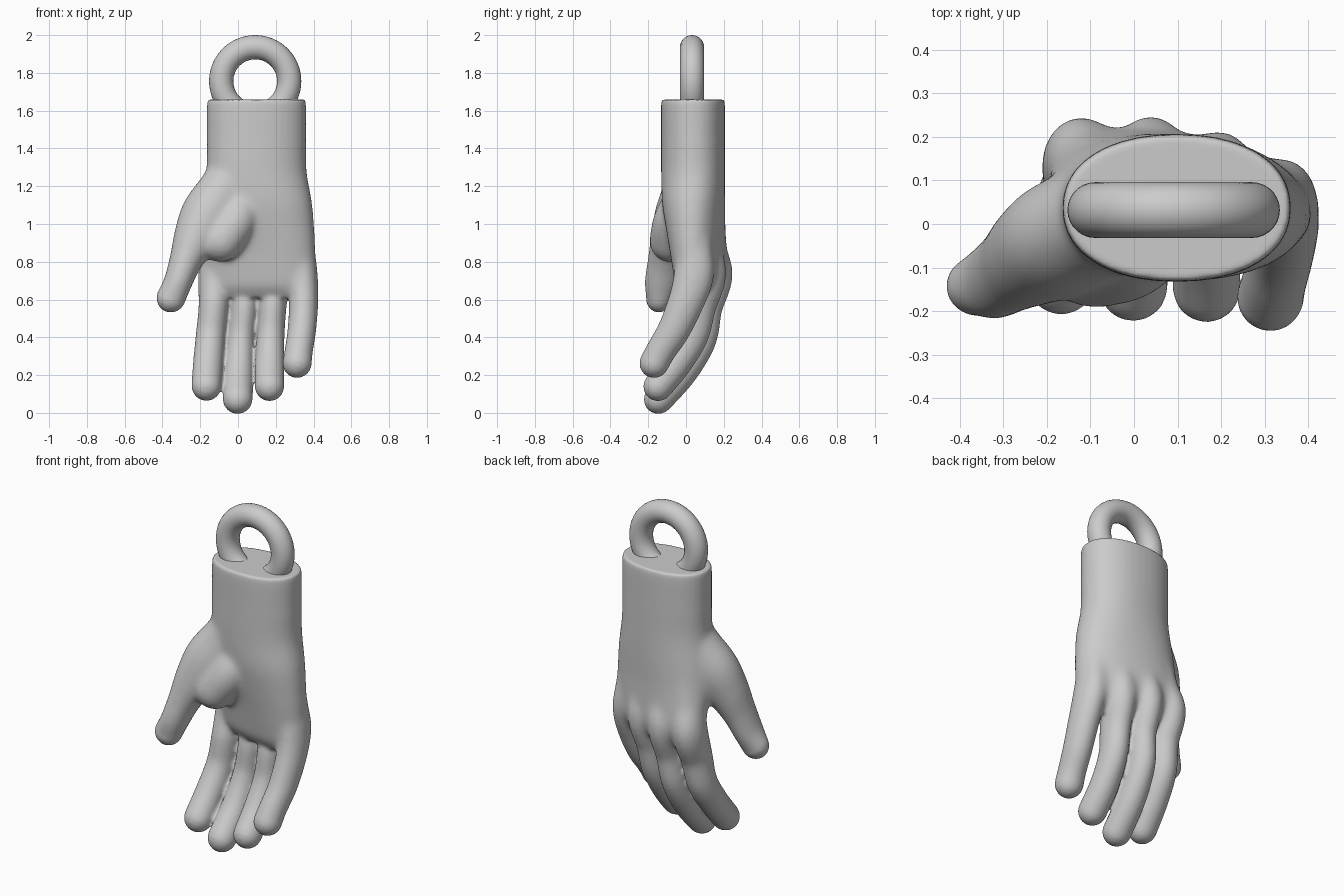
import bpy, bmesh, math
from mathutils import Vector

if "Cube" in bpy.data.objects:
    bpy.data.objects.remove(bpy.data.objects["Cube"])

SEG = 40


def spline(keys, steps=8):
    """Catmull-Rom through rows of numbers."""
    out = []
    for i in range(len(keys) - 1):
        a, b, c, d = (Vector(keys[min(max(j, 0), len(keys) - 1)]) for j in range(i - 1, i + 3))
        for s in range(steps):
            t = s / steps
            out.append(0.5 * (2 * b + (c - a) * t + (2 * a - 5 * b + 4 * c - d) * t**2
                              + (3 * b - a - 3 * c + d) * t**3))
    return out + [Vector(keys[-1])]


def loft(bm, rings, power=2.0):
    """Closed skin over (centre, half-axis u, half-axis v) rings."""
    rows = []
    for c, u, v in rings:
        row = []
        for k in range(SEG):
            a = 2 * math.pi * k / SEG
            ca, sa = math.cos(a), math.sin(a)
            e = 2 / power
            row.append(bm.verts.new(c + u * math.copysign(abs(ca)**e, ca)
                                    + v * math.copysign(abs(sa)**e, sa)))
        rows.append(row)
    for r0, r1 in zip(rows, rows[1:]):
        for k in range(SEG):
            bm.faces.new((r0[k], r0[(k + 1) % SEG], r1[(k + 1) % SEG], r1[k]))
    bm.faces.new(rows[0][::-1])
    bm.faces.new(rows[-1])


def digit(bm, keys):
    """Round-ended tube through (x, y, z, half width, half depth) keys."""
    pts = spline(keys)
    pos = [Vector(p[:3]) for p in pts]
    rings = []
    for i, p in enumerate(pts):
        t = (pos[min(i + 1, len(pos) - 1)] - pos[max(i - 1, 0)]).normalized()
        u = t.cross(Vector((0, 1, 0))).normalized()
        v = t.cross(u).normalized()
        if i == 0 or i == len(pts) - 1:
            sign = -1 if i == 0 else 1
            caps = [(pos[i] + sign * t * p[3] * math.sin(a), u * p[3] * math.cos(a), v * p[4] * math.cos(a))
                    for a in [math.radians(d) for d in (0, 20, 40, 60, 75, 86)]]
            rings += caps[::-1] if i == 0 else caps
        else:
            rings.append((pos[i], u * p[3], v * p[4]))
    loft(bm, rings)


bm = bmesh.new()

# wrist and palm: z, centre x, centre y, half width, half depth, tilt
palm = [(1.658, .098, .037, .246, .152, 0), (1.638, .098, .037, .261, .168, 0),
        (1.45, .098, .037, .262, .169, 0),
        (1.28, .098, .037, .266, .169, 0), (1.12, .102, .040, .290, .166, -4),
        (.98, .104, .051, .302, .153, -7), (.84, .107, .067, .307, .140, -10),
        (.74, .108, .075, .303, .130, -11), (.67, .108, .068, .286, .108, -11),
        (.61, .108, .062, .255, .065, -11)]
rings = []
for z, cx, cy, rx, ry, tilt in spline(palm):
    a = math.radians(tilt)
    rings.append((Vector((cx, cy, z)), Vector((math.cos(a), math.sin(a), 0)) * rx,
                  Vector((-math.sin(a), math.cos(a), 0)) * ry))
loft(bm, rings, 2.2)

# four fingers running out of the back of the hand, curling towards the palm side
digit(bm, [(-.05, .095, 1.1, .085, .09), (-.092, .12, .88, .09, .09), (-.122, .137, .73, .09, .11),
           (-.128, .086, .57, .080, .097), (-.145, .055, .41, .078, .088), (-.158, -.029, .27, .079, .081),
           (-.167, -.13, .142, .079, .078)])
digit(bm, [(.05, .115, 1.1, .085, .09), (.045, .125, .88, .085, .09), (.038, .14, .73, .085, .11),
           (.033, .096, .56, .074, .097), (.015, .072, .39, .073, .089), (.004, -.018, .22, .077, .081),
           (-.002, -.145, .073, .079, .078)])
digit(bm, [(.16, .1, 1.1, .085, .09), (.187, .1, .88, .085, .09), (.193, .108, .73, .085, .107),
           (.183, .064, .57, .074, .097), (.173, .032, .41, .073, .087), (.167, -.05, .26, .077, .079),
           (.167, -.148, .14, .078, .078)])
digit(bm, [(.28, .05, 1.1, .08, .085), (.318, .045, .88, .085, .095), (.342, .042, .73, .081, .108),
           (.347, -.003, .58, .077, .095), (.338, -.064, .44, .075, .086), (.322, -.132, .33, .074, .079),
           (.313, -.169, .262, .077, .078)])

# thumb and the pad at its base
digit(bm, [(.0, .035, 1.3, .13, .13), (-.08, .005, 1.17, .138, .132), (-.16, -.03, 1.05, .142, .136),
           (-.222, -.066, .93, .119, .122), (-.277, -.102, .80, .088, .102), (-.318, -.128, .69, .076, .09),
           (-.355, -.142, .608, .077, .07)])
digit(bm, [(.02, .03, 1.2, .1, .09), (.0, -.055, 1.04, .11, .11), (-.09, -.085, .91, .115, .11)])

bmesh.ops.recalc_face_normals(bm, faces=bm.faces)
mesh = bpy.data.meshes.new("hand")
bm.to_mesh(mesh)
bm.free()
hand = bpy.data.objects.new("hand", mesh)
bpy.context.collection.objects.link(hand)

# fuse the parts into one skin
fuse = hand.modifiers.new("fuse", "REMESH")
fuse.mode = 'VOXEL'
fuse.voxel_size = .009
fuse.use_smooth_shade = True
bpy.context.view_layer.objects.active = hand
hand.select_set(True)
bpy.ops.object.modifier_apply(modifier="fuse")

# soften everything a little, and the palm, knuckles and thumb root strongly
group = hand.vertex_groups.new(name="palm_area")
for v in hand.data.vertices:
    x, y, z = v.co
    w = min((z - .58) / .12, (1.42 - z) / .12, (x + .32) / .1, 1)
    if w > 0:
        group.add([v.index], w, 'REPLACE')
for name, count, vg in (("soften", 6, ""), ("blend", 60, "palm_area")):
    m = hand.modifiers.new(name, "SMOOTH")
    m.factor = .5
    m.iterations = count
    m.vertex_group = vg

# hanging ring on the wrist
bpy.ops.mesh.primitive_torus_add(major_segments=64, minor_segments=28, major_radius=.18,
                                 minor_radius=.064, location=(.091, .032, 1.756),
                                 rotation=(math.pi / 2, 0, 0))
ring = bpy.context.object
ring.name = "hanging_ring"
bpy.ops.object.shade_smooth()
